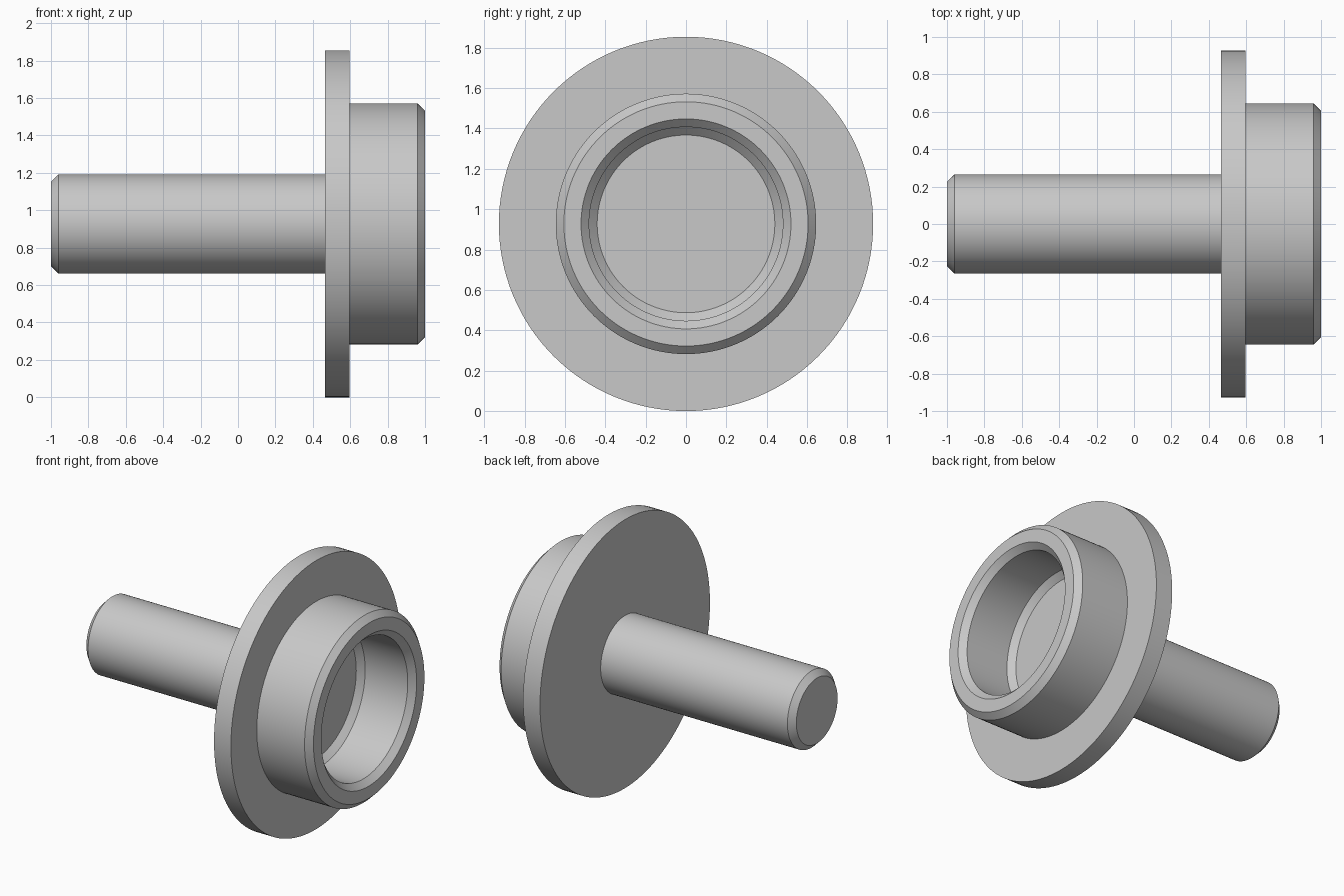
import bpy, bmesh, math
from mathutils import Matrix, Vector

cube = bpy.data.objects.get("Cube")
if cube:
    bpy.data.objects.remove(cube, do_unlink=True)

FLANGE_R = 0.927
BACK, FACE = 0.466, 0.595   # flange planes along x
C = 0.04                    # chamfer size
SHAFT_R, BOSS_R, BORE_R = 0.265, 0.645, 0.48
SEGMENTS = 128

metal = bpy.data.materials.new("plain grey")
metal.use_nodes = True
grey = (0.58, 0.58, 0.58, 1)
metal.diffuse_color = grey
metal.node_tree.nodes["Principled BSDF"].inputs["Base Color"].default_value = grey


def lathe(name, profile):
    """Turn an (x, radius) profile around the horizontal axis."""
    bm = bmesh.new()
    verts = [bm.verts.new((x, 0, r)) for x, r in profile]
    edges = [bm.edges.new(pair) for pair in zip(verts, verts[1:])]
    bmesh.ops.spin(bm, geom=verts + edges, cent=(0, 0, 0), axis=(1, 0, 0),
                   angle=math.tau, steps=SEGMENTS, use_duplicate=False)
    bmesh.ops.remove_doubles(bm, verts=bm.verts, dist=1e-5)
    # Close the two flat ends with single discs
    bmesh.ops.holes_fill(bm, edges=[e for e in bm.edges if e.is_boundary], sides=0)
    bmesh.ops.recalc_face_normals(bm, faces=bm.faces)
    bmesh.ops.transform(bm, matrix=Matrix.Translation(Vector((0, 0, FLANGE_R))),
                        verts=bm.verts)
    mesh = bpy.data.meshes.new(name)
    bm.to_mesh(mesh)
    bm.free()
    mesh.materials.append(metal)
    obj = bpy.data.objects.new(name, mesh)
    bpy.context.collection.objects.link(obj)
    bpy.ops.object.select_all(action='DESELECT')
    obj.select_set(True)
    bpy.context.view_layer.objects.active = obj
    bpy.ops.object.shade_smooth_by_angle(angle=math.radians(30))
    return obj


# One turned piece: shaft, flange, chamfered boss and blind bore
lathe("flanged_shaft", [
    (-1, SHAFT_R - C), (-1 + C, SHAFT_R), (BACK, SHAFT_R),       # shaft
    (BACK, FLANGE_R), (FACE, FLANGE_R),                          # flange
    (FACE, BOSS_R), (1 - C, BOSS_R), (1, BOSS_R - C),            # boss
    (1, BORE_R + C), (1 - C, BORE_R),                            # bore mouth
    (FACE + C, BORE_R), (FACE, BORE_R - C),                      # bore floor
])
